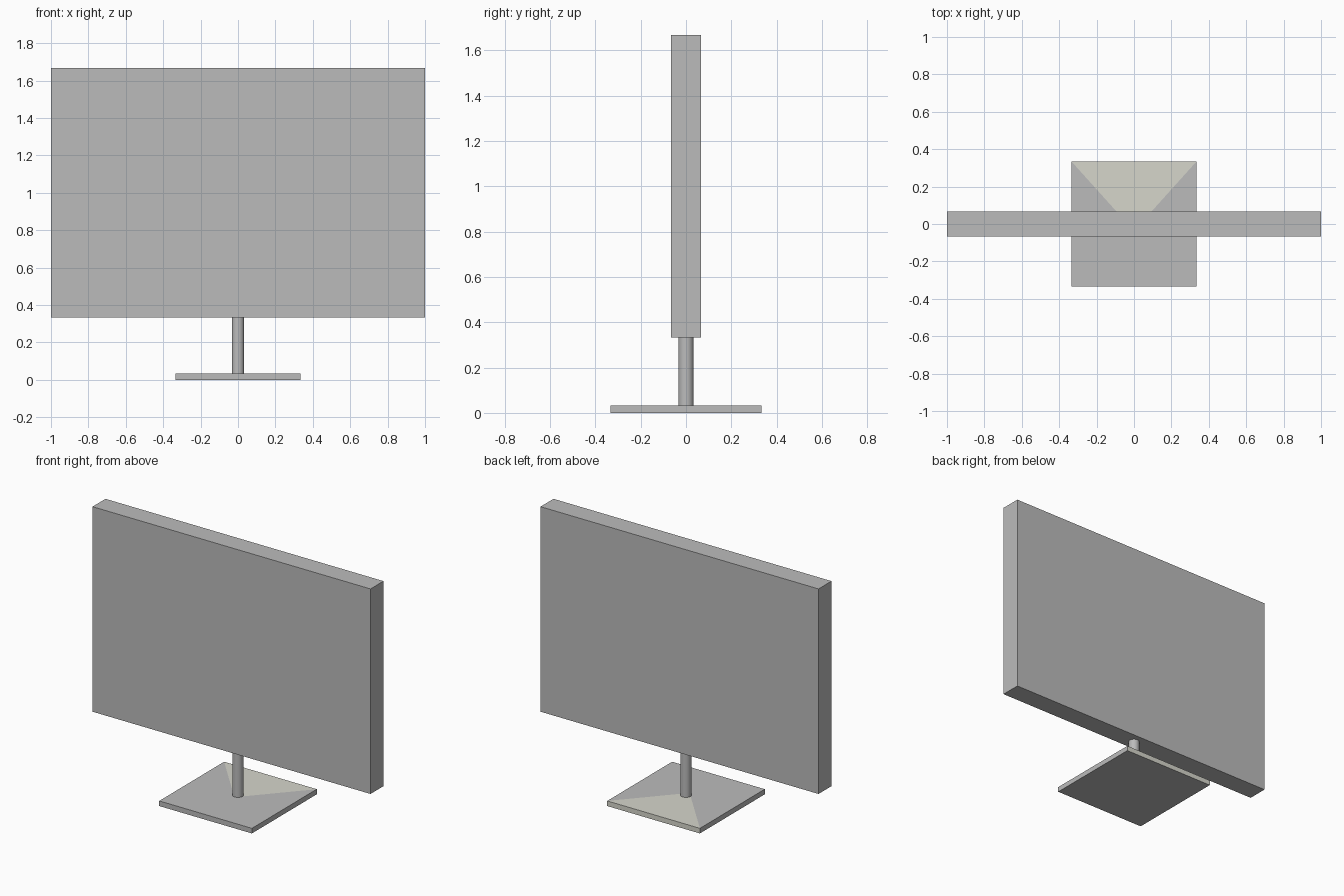
import bpy
import bmesh

cube = bpy.data.objects.get("Cube")
if cube:
    bpy.data.objects.remove(cube, do_unlink=True)


def material(name, color):
    mat = bpy.data.materials.new(name)
    mat.use_nodes = True
    mat.diffuse_color = color
    mat.node_tree.nodes["Principled BSDF"].inputs["Base Color"].default_value = color
    return mat


grey = material("grey", (0.5, 0.5, 0.5, 1))
pale = material("pale_warm_grey", (0.67, 0.67, 0.6, 1))

HALF = 1 / 3      # half width of the foot
THICK = 1 / 30    # foot thickness and post radius

# Screen panel
bpy.ops.mesh.primitive_cube_add(size=1, location=(0, 0, 1))
screen = bpy.context.object
screen.name = "screen_panel"
screen.scale = (2, 0.4 * HALF, 4 * HALF)
bpy.ops.object.transform_apply(location=False, rotation=False, scale=True)
screen.data.materials.append(grey)

# Round post between foot and screen
bpy.ops.mesh.primitive_cylinder_add(
    vertices=32, radius=THICK, depth=HALF, location=(0, 0, HALF / 2 + 0.01))
post = bpy.context.object
post.name = "support_post"
post.data.materials.append(grey)
bpy.ops.object.shade_smooth_by_angle()

# Square foot, its top split around the post into four sectors
bm = bmesh.new()
corners = [(-HALF, -HALF), (HALF, -HALF), (HALF, HALF), (-HALF, HALF)]
low = [bm.verts.new((x, y, 0)) for x, y in corners]
high = [bm.verts.new((x, y, THICK)) for x, y in corners]
left, right = (bm.verts.new((x, 0, THICK)) for x in (THICK, -THICK))
bm.faces.new(low[::-1])
for i in range(4):
    j = (i + 1) % 4
    bm.faces.new((low[i], low[j], high[j], high[i]))
bm.faces.new((high[0], high[1], left, right))
bm.faces.new((high[1], high[2], left))
bm.faces.new((high[2], high[3], right, left))
bm.faces.new((high[3], high[0], right))
bm.normal_update()

# Rear sector and rear edge are pale
for face in bm.faces:
    center = face.calc_center_median()
    if center.y > 0.1:
        face.material_index = 1
mesh = bpy.data.meshes.new("foot_plate")
bm.to_mesh(mesh)
bm.free()
mesh.materials.append(grey)
mesh.materials.append(pale)
foot = bpy.data.objects.new("foot_plate", mesh)
bpy.context.collection.objects.link(foot)
